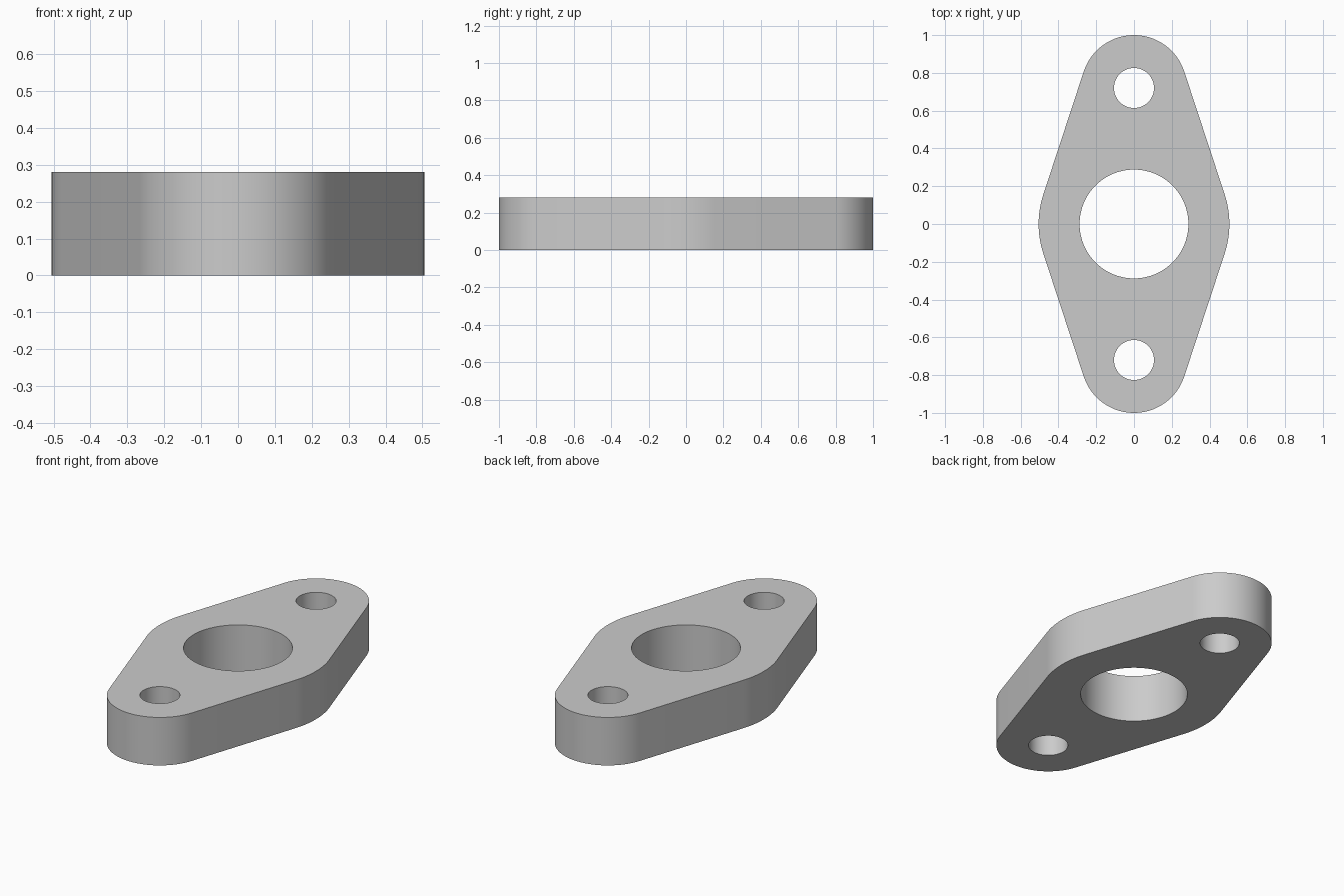
import bpy
import bmesh
from math import asin, cos, sin, pi, radians

cube = bpy.data.objects.get("Cube")
if cube:
    bpy.data.objects.remove(cube, do_unlink=True)

HEIGHT = 0.28
HUB_RADIUS, END_RADIUS = 0.505, 0.28
BORE_RADIUS, BOLT_RADIUS = 0.288, 0.106
BOLT_Y = 1 - END_RADIUS


def arc(cy, radius, start, end, steps):
    """Points on an arc centred on (0, cy), both ends included."""
    angles = [start + (end - start) * i / steps for i in range(steps + 1)]
    return [(radius * cos(a), cy + radius * sin(a)) for a in angles]


def circle(cy, radius, steps):
    return arc(cy, radius, 0, 2 * pi, steps)[:-1]


def add_loop(bm, points):
    verts = [bm.verts.new((x, y, 0)) for x, y in points]
    return [bm.edges.new((v, verts[i - 1])) for i, v in enumerate(verts)]


# Outline: hub and end arcs joined by their common tangents
tilt = asin((HUB_RADIUS - END_RADIUS) / BOLT_Y)
outline = (arc(0, HUB_RADIUS, -tilt, tilt, 16)
           + arc(BOLT_Y, END_RADIUS, tilt, pi - tilt, 40)
           + arc(0, HUB_RADIUS, pi - tilt, pi + tilt, 16)
           + arc(-BOLT_Y, END_RADIUS, pi + tilt, 2 * pi - tilt, 40))

# Flat profile with the bore and two bolt holes, raised to a solid plate
bm = bmesh.new()
edges = add_loop(bm, outline) + add_loop(bm, circle(0, BORE_RADIUS, 80))
for side in (-1, 1):
    edges += add_loop(bm, circle(side * BOLT_Y, BOLT_RADIUS, 48))
bmesh.ops.triangle_fill(bm, edges=edges, use_beauty=True, normal=(0, 0, 1))
raised = bmesh.ops.extrude_face_region(bm, geom=bm.faces[:], use_keep_orig=True)
top = [g for g in raised["geom"] if isinstance(g, bmesh.types.BMVert)]
bmesh.ops.translate(bm, verts=top, vec=(0, 0, HEIGHT))
bmesh.ops.recalc_face_normals(bm, faces=bm.faces[:])

mesh = bpy.data.meshes.new("flange_plate")
bm.to_mesh(mesh)
bm.free()
plate = bpy.data.objects.new("flange_plate", mesh)
bpy.context.collection.objects.link(plate)

# Plain grey finish
grey = bpy.data.materials.new("light_grey")
grey.use_nodes = True
colour = (0.6, 0.6, 0.6, 1)
grey.diffuse_color = colour
for node in grey.node_tree.nodes:
    if node.type == "BSDF_PRINCIPLED":
        node.inputs["Base Color"].default_value = colour
mesh.materials.append(grey)

# Smooth walls with crisp rims
bpy.ops.object.select_all(action="DESELECT")
plate.select_set(True)
bpy.context.view_layer.objects.active = plate
bpy.ops.object.shade_smooth_by_angle(angle=radians(30))
